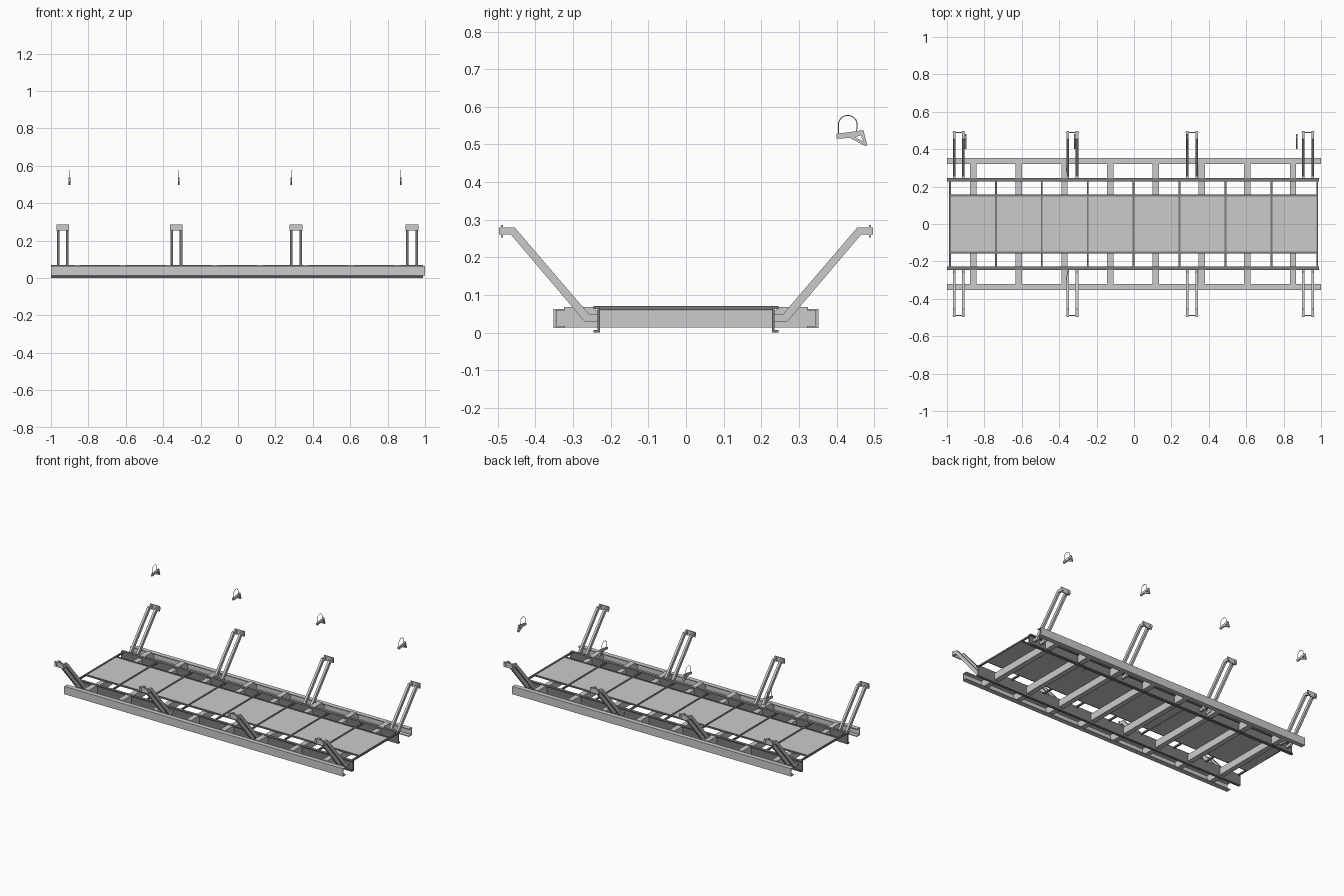
import bpy, math

if "Cube" in bpy.data.objects:
    bpy.data.objects.remove(bpy.data.objects["Cube"], do_unlink=True)


def material(name, value):
    m = bpy.data.materials.new(name)
    m.use_nodes = True
    col = (value, value, value, 1)
    m.diffuse_color = col
    m.node_tree.nodes["Principled BSDF"].inputs["Base Color"].default_value = col
    return m


LIGHT = material("light_grey", 0.6)
DARK = material("dark_grey", 0.2)


def finish(name, verts, faces, mat):
    mesh = bpy.data.meshes.new(name)
    mesh.from_pydata(verts, [], faces)
    mesh.materials.append(mat)
    obj = bpy.data.objects.new(name, mesh)
    bpy.context.collection.objects.link(obj)
    return obj


def extrude_x(name, profile, x0, x1, mat, side=1):
    """Extrude a (y, z) outline along x; side=-1 mirrors it in y."""
    pts = [(y * side, z) for y, z in profile]
    area = sum(a[0] * b[1] - b[0] * a[1] for a, b in zip(pts, pts[1:] + pts[:1]))
    if area < 0:
        pts.reverse()
    n = len(pts)
    verts = [(x, y, z) for x in (x0, x1) for y, z in pts]
    faces = [tuple(range(n))[::-1], tuple(range(n, 2 * n))]
    faces += [(i, (i + 1) % n, n + (i + 1) % n, n + i) for i in range(n)]
    return finish(name, verts, faces, mat)


def box(name, x0, x1, y0, y1, z0, z1, mat):
    return extrude_x(name, [(y0, z0), (y1, z0), (y1, z1), (y0, z1)], x0, x1, mat)


def channel(web, tip, z0, z1, t):
    """C-shaped section with its web at one y and its flanges reaching to tip."""
    s = math.copysign(t, tip - web)
    return [(web, z0), (tip, z0), (tip, z0 + t), (web + s, z0 + t),
            (web + s, z1 - t), (tip, z1 - t), (tip, z1), (web, z1)]


# Long rails
for side, label in ((1, "back"), (-1, "front")):
    extrude_x(label + "_main_rail", channel(0.228, 0.246, 0, 0.07, 0.007),
              -1, 0.99, DARK, side)
    extrude_x(label + "_outer_rail", channel(0.352, 0.322, 0.012, 0.063, 0.005),
              -1, 1, LIGHT, side)

# Lower cross beams with flat tie plates on their outer ends
for i in range(8):
    x = -0.86 + i * 0.2443
    box("cross_beam", x - 0.017, x + 0.017, -0.345, 0.345, 0.014, 0.059, LIGHT)
    for side in (1, -1):
        y0, y1 = sorted((0.24 * side, 0.324 * side))
        box("tie_plate", x - 0.017, x + 0.017, y0, y1, 0.059, 0.068, LIGHT)

# Deck with edge strips and dividing bars
box("deck", -0.985, 0.98, -0.15, 0.15, 0.06, 0.066, LIGHT)
for side in (1, -1):
    y = 0.153 * side
    box("deck_edge", -0.985, 0.98, y - 0.005, y + 0.005, 0.06, 0.069, DARK)
for i in range(9):
    x = -0.984 + i * 0.2455
    box("deck_bar", x - 0.005, x + 0.005, -0.23, 0.23, 0.06, 0.07, DARK)

# Slanted twin-bar arms with end plates
ARM = [(0.235, 0.03), (0.27, 0.03), (0.465, 0.26), (0.497, 0.26),
       (0.497, 0.279), (0.455, 0.279), (0.257, 0.048), (0.235, 0.048)]
for x in (-0.937, -0.33, 0.31, 0.93):
    for side in (1, -1):
        for s in (-1, 1):
            c = x + s * 0.025
            extrude_x("arm_bar", ARM, c - 0.007, c + 0.007, LIGHT, side)
        y = 0.489 * side
        box("arm_end_plate", x - 0.034, x + 0.034, y - 0.003, y + 0.003,
            0.253, 0.286, LIGHT)

# Floating hooks: a bar, a wedge frame and a wire loop
BAR = [(0.4, 0.515), (0.446, 0.518), (0.469, 0.526), (0.472, 0.538), (0.4, 0.528)]
BACK = [(0.463, 0.53), (0.475, 0.496), (0.482, 0.498), (0.471, 0.538)]
BRACE = [(0.435, 0.518), (0.475, 0.496), (0.477, 0.505), (0.448, 0.52)]
for x in (-0.9, -0.317, 0.285, 0.87):
    for name, outline in (("hook_bar", BAR), ("hook_back", BACK), ("hook_brace", BRACE)):
        extrude_x(name, outline, x - 0.005, x + 0.005, LIGHT)
    path = [(0.406, 0.525)]
    path += [(0.43 - 0.025 * math.cos(a), 0.552 + 0.025 * math.sin(a))
             for a in (math.pi * k / 12 for k in range(13))]
    path += [(0.453, 0.534)]
    curve = bpy.data.curves.new("hook_loop", "CURVE")
    curve.dimensions = "3D"
    curve.bevel_depth = 0.0015
    curve.bevel_resolution = 1
    curve.materials.append(LIGHT)
    spline = curve.splines.new("POLY")
    spline.points.add(len(path) - 1)
    for p, (y, z) in zip(spline.points, path):
        p.co = (x, y, z, 1)
    bpy.context.collection.objects.link(bpy.data.objects.new("hook_loop", curve))
